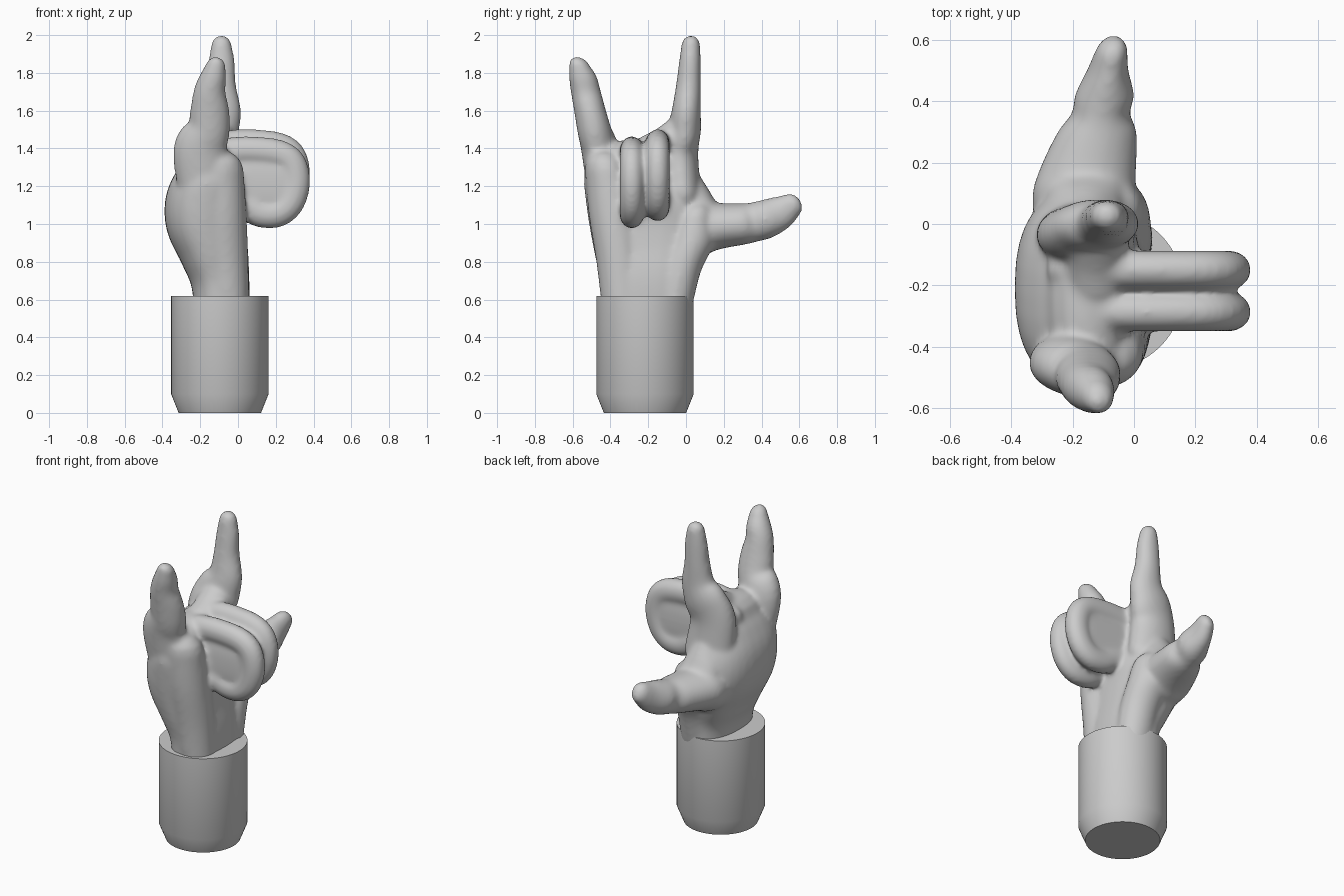
import bpy, bmesh, math
from mathutils import Vector

if "Cube" in bpy.data.objects:
    bpy.data.objects.remove(bpy.data.objects["Cube"])

grey = bpy.data.materials.new("plain_grey")
grey.use_nodes = True
GREY = (0.6, 0.6, 0.6, 1)
grey.diffuse_color = GREY
grey.node_tree.nodes["Principled BSDF"].inputs["Base Color"].default_value = GREY

X, Y = Vector((1, 0, 0)), Vector((0, 1, 0))


def make_object(name, bm):
    bmesh.ops.recalc_face_normals(bm, faces=bm.faces)
    mesh = bpy.data.meshes.new(name)
    bm.to_mesh(mesh)
    bm.free()
    obj = bpy.data.objects.new(name, mesh)
    bpy.context.collection.objects.link(obj)
    mesh.materials.append(grey)
    return obj


def smooth_stations(points, steps=5):
    """Catmull-Rom through stations of (x, y, z, u radius, v radius)."""
    p = [Vector(q) for q in points]
    p = [p[0] * 2 - p[1]] + p + [p[-1] * 2 - p[-2]]
    out = []
    for a, b, c, d in zip(p, p[1:], p[2:], p[3:]):
        for i in range(steps):
            t = i / steps
            out.append((b * 2 + (c - a) * t + (a * 2 - b * 5 + c * 4 - d) * t**2
                        + (b * 3 - a - c * 3 + d) * t**3) / 2)
    return out + [p[-2]]


def loft(bm, points, side=Y, power=2.0, n=32):
    """Rounded tube through the stations, v radius along side, domed at both ends."""
    st = smooth_stations(points)
    pos = [Vector(s[:3]) for s in st]
    rings = []
    for i, s in enumerate(st):
        tan = (pos[min(i + 1, len(st) - 1)] - pos[max(i - 1, 0)]).normalized()
        rings.append((pos[i], tan, s[3], s[4]))

    def dome(ring, sign):
        c, tan, u, v = ring
        angles = [math.radians(a) for a in (25, 48, 68, 84)]
        return [(c + tan * sign * min(u, v) * math.sin(a), tan,
                 u * math.cos(a), v * math.cos(a)) for a in angles]

    rings = dome(rings[0], -1)[::-1] + rings + dome(rings[-1], 1)
    loops = []
    for c, tan, u, v in rings:
        ax = side.cross(tan).normalized()
        loop = []
        for k in range(n):
            a = math.tau * k / n
            cu, sv = math.cos(a), math.sin(a)
            cu = math.copysign(abs(cu) ** (2 / power), cu)
            sv = math.copysign(abs(sv) ** (2 / power), sv)
            loop.append(bm.verts.new(c + ax * u * cu + side * v * sv))
        loops.append(loop)
    for a, b in zip(loops, loops[1:]):
        for k in range(n):
            bm.faces.new((a[k], a[k - 1], b[k - 1], b[k]))
    bm.faces.new(loops[0])
    bm.faces.new(loops[-1][::-1])


hand = bmesh.new()

# Wrist and palm
loft(hand, [(-.085, -.207, .5, .145, .235), (-.095, -.205, .7, .155, .25),
            (-.135, -.2, .85, .175, .285), (-.175, -.203, 1.0, .205, .31),
            (-.18, -.215, 1.12, .205, .315), (-.165, -.235, 1.23, .175, .305),
            (-.15, -.24, 1.31, .14, .28)], power=2.4)

# Pads at the base of the thumb and along the outer edge of the palm
loft(hand, [(-.05, -.07, .55, .11, .1), (-.055, -.03, .75, .115, .11),
            (-.07, .03, .9, .12, .12), (-.09, .05, 1.02, .12, .1)])
loft(hand, [(-.05, -.33, .55, .11, .115), (-.07, -.35, .8, .125, .125),
            (-.085, -.385, 1.05, .13, .13), (-.1, -.42, 1.28, .13, .115)])

# Webs from thumb to index finger and from index to middle finger
loft(hand, [(-.16, -.02, 1.2, .11, .1), (-.16, .05, 1.09, .11, .13),
            (-.15, .14, 1.02, .08, .13)], side=X)
loft(hand, [(-.12, -.2, 1.38, .09, .1), (-.12, -.12, 1.42, .09, .1),
            (-.12, -.05, 1.47, .09, .1)], side=X)

# Little finger
loft(hand, [(-.17, -.43, 1.15, .14, .09), (-.195, -.455, 1.39, .148, .1),
            (-.155, -.485, 1.5, .113, .092), (-.15, -.508, 1.6, .104, .085),
            (-.15, -.53, 1.7, .085, .08), (-.13, -.546, 1.78, .07, .074),
            (-.118, -.563, 1.835, .054, .056)])

# Index finger
loft(hand, [(-.15, -.02, 1.15, .16, .1), (-.17, -.035, 1.37, .148, .1),
            (-.13, -.01, 1.5, .14, .09), (-.09, .001, 1.6, .108, .077),
            (-.09, .013, 1.73, .08, .067), (-.087, .021, 1.86, .07, .058),
            (-.088, .025, 1.95, .054, .05)])

# Thumb
loft(hand, [(-.15, -.08, .93, .14, .16), (-.165, .08, .98, .145, .168),
            (-.15, .18, .99, .122, .158), (-.12, .3, 1.0, .11, .13),
            (-.108, .36, 1.01, .105, .095), (-.096, .42, 1.025, .104, .097),
            (-.085, .5, 1.06, .092, .067), (-.073, .56, 1.1, .068, .053)], side=X)

# Two middle fingers folded over towards the palm
FOLD = [(-.22, 1.31), (-.05, 1.382), (.17, 1.38), (.275, 1.335), (.307, 1.23),
        (.28, 1.12), (.215, 1.06), (.13, 1.055), (.06, 1.085), (.0, 1.11)]
for y, lift in ((-.15, .038), (-.287, 0)):
    loft(hand, [(x, y, z + lift, .076, .064) for x, z in FOLD])
    loft(hand, [(x, y, 1.21 + lift, .17, .054) for x in (-.05, .1, .24)], power=2.5)

hand_obj = make_object("hand", hand)
remesh = hand_obj.modifiers.new("fuse", 'REMESH')
remesh.mode = 'VOXEL'
remesh.voxel_size = 0.012
remesh.use_smooth_shade = True
relax = hand_obj.modifiers.new("relax", 'SMOOTH')
relax.factor = 0.5
relax.iterations = 16

# Cylindrical stand with a tapered foot
stand = bmesh.new()
SIDES = 64
levels = []
for r, z in ((.218, 0), (.258, .1), (.258, .62)):
    levels.append([stand.verts.new((-.096 + r * math.cos(math.tau * k / SIDES),
                                    -.217 + r * math.sin(math.tau * k / SIDES), z))
                   for k in range(SIDES)])
for a, b in zip(levels, levels[1:]):
    for k in range(SIDES):
        stand.faces.new((a[k - 1], a[k], b[k], b[k - 1]))
stand.faces.new(levels[0][::-1])
stand.faces.new(levels[-1])
stand_obj = make_object("stand", stand)
bpy.ops.object.select_all(action='DESELECT')
stand_obj.select_set(True)
bpy.context.view_layer.objects.active = stand_obj
bpy.ops.object.shade_smooth_by_angle(angle=math.radians(35))
